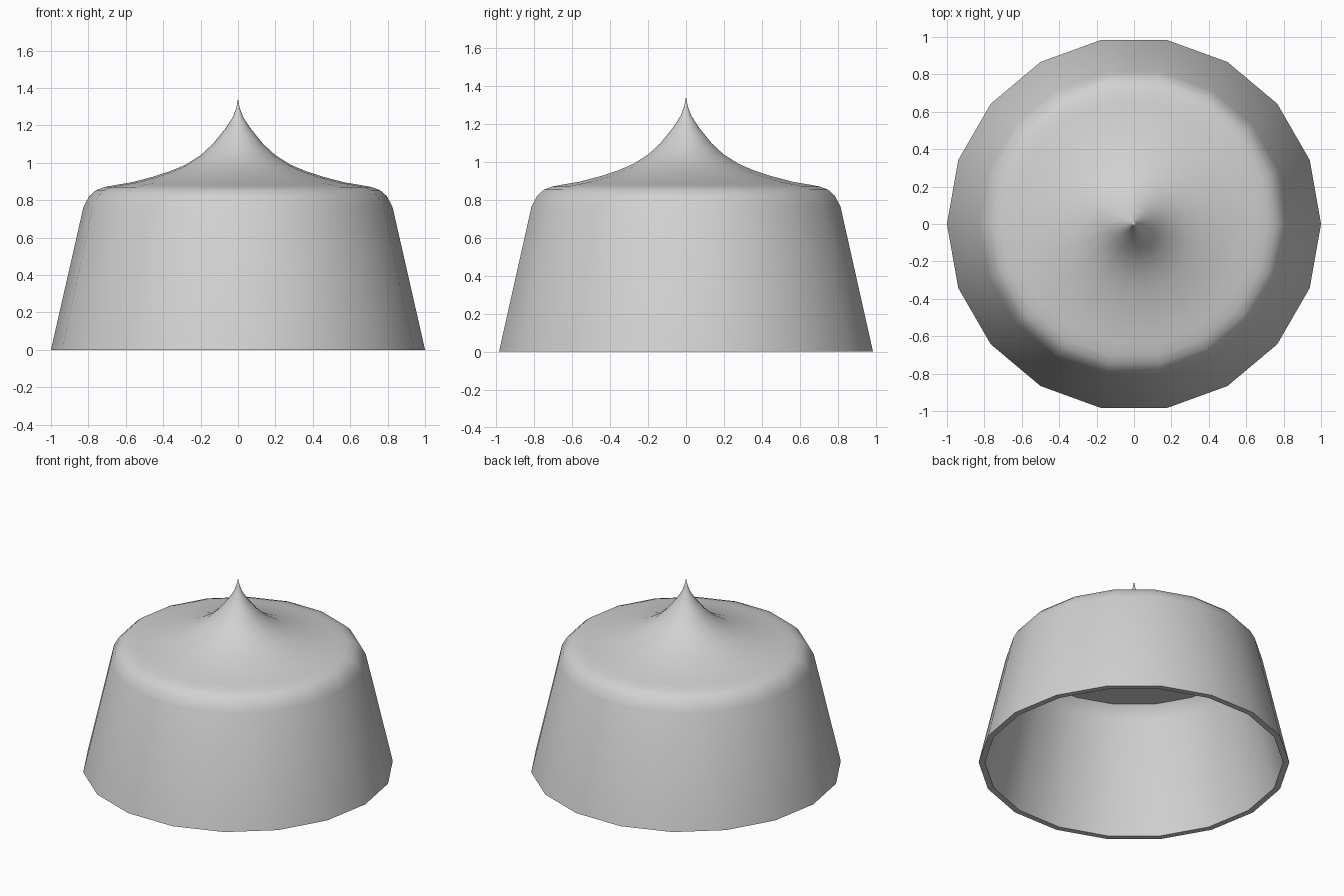
import bpy, bmesh, math
from mathutils import Vector

SIDES = 18

cube = bpy.data.objects.get("Cube")
if cube:
    bpy.data.objects.remove(cube, do_unlink=True)

grey = bpy.data.materials.new("light grey")
grey.use_nodes = True
colour = (0.64, 0.64, 0.64, 1)
grey.diffuse_color = colour
grey.node_tree.nodes["Principled BSDF"].inputs["Base Color"].default_value = colour


def lathe(name, profile):
    """Spin a (radius, height) profile around z."""
    bm = bmesh.new()
    pts = [bm.verts.new((r, 0, z)) for r, z in profile]
    edges = [bm.edges.new(pair) for pair in zip(pts, pts[1:])]
    bmesh.ops.spin(bm, geom=pts + edges, cent=Vector(), axis=(0, 0, 1),
                   angle=math.tau, steps=SIDES)
    bmesh.ops.remove_doubles(bm, verts=bm.verts, dist=0.0005)
    bmesh.ops.recalc_face_normals(bm, faces=bm.faces)
    mesh = bpy.data.meshes.new(name)
    bm.to_mesh(mesh)
    bm.free()
    obj = bpy.data.objects.new(name, mesh)
    bpy.context.collection.objects.link(obj)
    mesh.materials.append(grey)
    bpy.ops.object.select_all(action='DESELECT')
    obj.select_set(True)
    bpy.context.view_layer.objects.active = obj
    bpy.ops.object.shade_smooth_by_angle(angle=math.radians(35))
    return obj


# Pointed peak, sloping roof, rounded shoulder and flared outer wall
outer = [(0, 1.342), (0.01, 1.29), (0.03, 1.24), (0.07, 1.18), (0.135, 1.10),
         (0.2, 1.04), (0.28, 0.99), (0.36, 0.956), (0.455, 0.925),
         (0.57, 0.895), (0.65, 0.882), (0.715, 0.87), (0.76, 0.853),
         (0.795, 0.822), (0.826, 0.765), (1.0, 0)]

# Hollow inside: thin rim, inner wall, rounded top and flat ceiling
inner = [(0.96, 0), (0.788, 0.765), (0.768, 0.82), (0.742, 0.855), (0, 0.855)]

lathe("hollow_cap", outer + inner)
